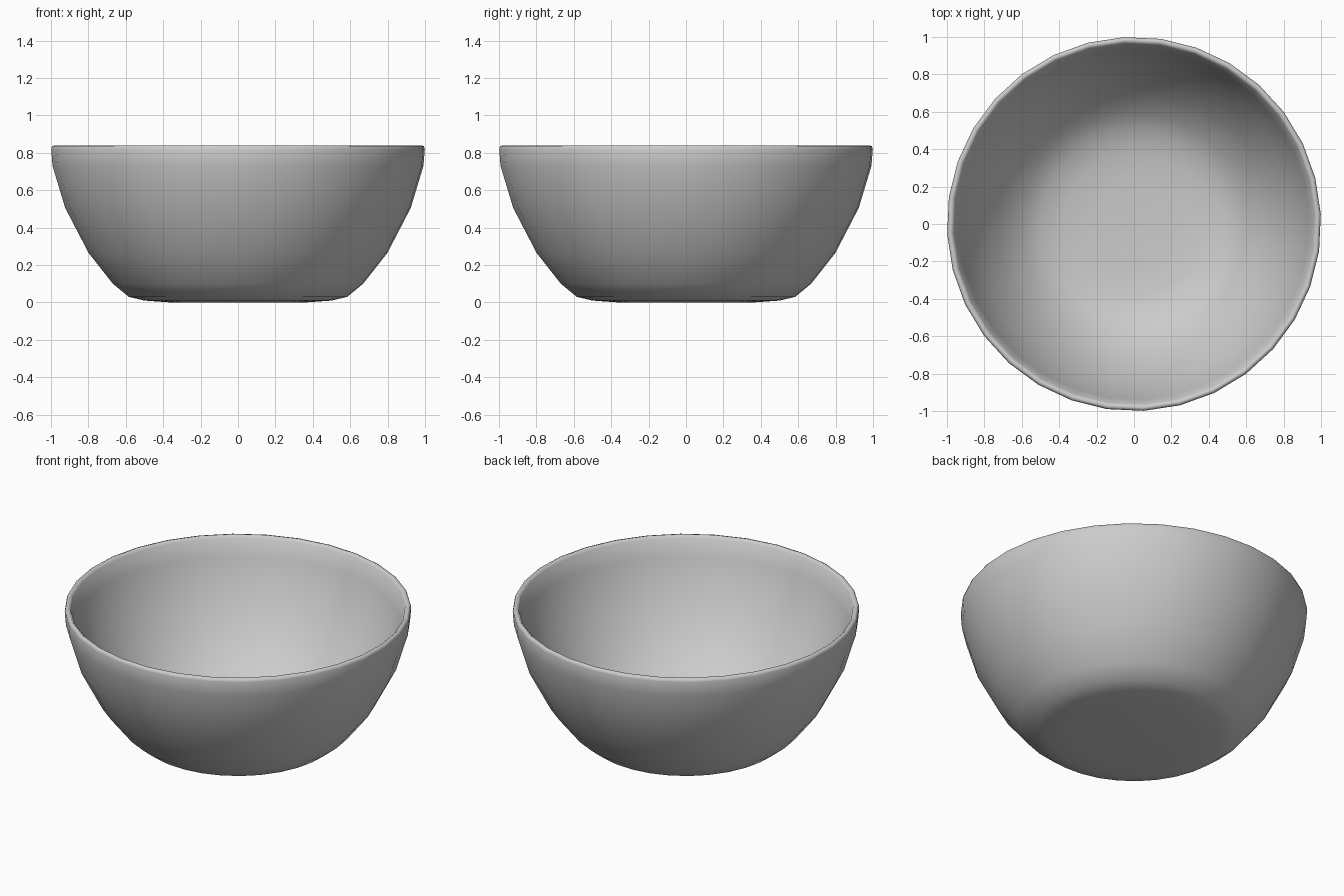
import bpy
import bmesh
import math

cube = bpy.data.objects.get("Cube")
if cube:
    bpy.data.objects.remove(cube, do_unlink=True)

SIDES = 32
TURN = math.radians(3)

# Half section (radius, height): under the base, up the outside, over the rim, down the inside
SECTION = [
    (0, 0), (0.36, 0.0), (0.50, 0.01), (0.585, 0.03), (0.67, 0.10),
    (0.80, 0.265), (0.925, 0.505), (0.993, 0.73), (1.0, 0.82),
    (0.995, 0.836), (0.98, 0.84), (0.965, 0.825),
    (0.938, 0.72), (0.86, 0.51), (0.73, 0.30), (0.60, 0.16),
    (0.50, 0.10), (0.38, 0.07), (0.22, 0.06), (0, 0.06),
]

# Plain glaze
glaze = bpy.data.materials.new("grey_glaze")
glaze.use_nodes = True
colour = (0.6, 0.6, 0.6, 1)
glaze.diffuse_color = colour
glaze.node_tree.nodes["Principled BSDF"].inputs["Base Color"].default_value = colour

# Bowl: spin the section around the vertical axis
bm = bmesh.new()
points = [bm.verts.new((r * math.cos(TURN), r * math.sin(TURN), z)) for r, z in SECTION]
edges = [bm.edges.new(pair) for pair in zip(points, points[1:])]
bmesh.ops.spin(bm, geom=points + edges, cent=(0, 0, 0), axis=(0, 0, 1),
               angle=math.tau, steps=SIDES)
bmesh.ops.remove_doubles(bm, verts=bm.verts, dist=0.0005)
bmesh.ops.recalc_face_normals(bm, faces=bm.faces)
for face in bm.faces:
    face.smooth = True

mesh = bpy.data.meshes.new("bowl")
bm.to_mesh(mesh)
bm.free()
mesh.materials.append(glaze)
bowl = bpy.data.objects.new("bowl", mesh)
bpy.context.collection.objects.link(bowl)
